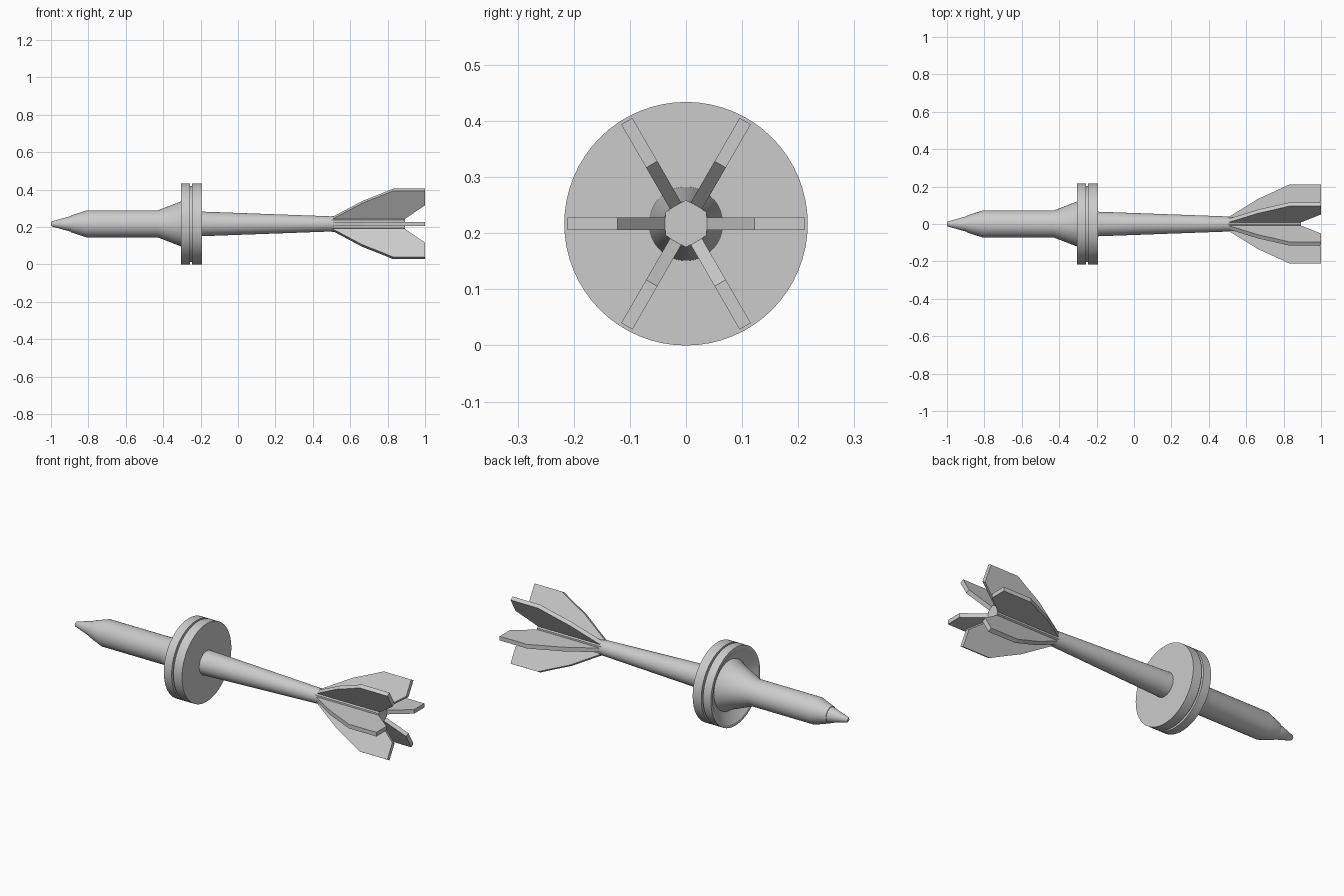
import bpy, bmesh, math
from mathutils import Matrix

if "Cube" in bpy.data.objects:
    bpy.data.objects.remove(bpy.data.objects["Cube"], do_unlink=True)

AXIS_Z = 0.217
SEGMENTS = 64

grey = bpy.data.materials.new("light grey metal")
grey.use_nodes = True
grey.diffuse_color = (0.6, 0.6, 0.6, 1)
grey.node_tree.nodes["Principled BSDF"].inputs["Base Color"].default_value = (0.6, 0.6, 0.6, 1)


def finish(name, bm, smooth):
    bmesh.ops.recalc_face_normals(bm, faces=bm.faces)
    mesh = bpy.data.meshes.new(name)
    bm.to_mesh(mesh)
    bm.free()
    mesh.materials.append(grey)
    obj = bpy.data.objects.new(name, mesh)
    obj.location.z = AXIS_Z
    bpy.context.collection.objects.link(obj)
    if smooth:
        bpy.ops.object.select_all(action='DESELECT')
        obj.select_set(True)
        bpy.context.view_layer.objects.active = obj
        bpy.ops.object.shade_smooth_by_angle(angle=math.radians(30))
    return obj


def lathe(name, profile, sides=SEGMENTS, smooth=True, turn=0.0):
    """Revolve (x, radius) points around the x axis and cap both ends."""
    bm = bmesh.new()
    rings = []
    for x, r in profile:
        angles = [turn + math.tau * i / sides for i in range(sides)]
        rings.append([bm.verts.new((x, r * math.cos(a), r * math.sin(a))) for a in angles])
    for a, b in zip(rings, rings[1:]):
        for i in range(sides):
            j = (i + 1) % sides
            bm.faces.new((a[i], a[j], b[j], b[i]))
    bm.faces.new(rings[0])
    bm.faces.new(rings[-1])
    return finish(name, bm, smooth)


# Pointed tip with a small blunt end
lathe("nose_tip", [(-1, 0.008), (-0.994, 0.014), (-0.893, 0.042), (-0.885, 0.042)])

# Front body, flaring out into the collar
lathe("front_body", [(-0.893, 0.045), (-0.81, 0.072), (-0.43, 0.072),
                     (-0.305, 0.12), (-0.275, 0.138), (-0.25, 0.138)])

# Grooved collar disc with a shallow dished front
lathe("collar_disc", [(-0.262, 0.12), (-0.275, 0.155), (-0.305, 0.2), (-0.305, 0.217),
                      (-0.257, 0.217), (-0.257, 0.203), (-0.246, 0.203),
                      (-0.246, 0.217), (-0.193, 0.217)])

# Tapering tail rod and hexagonal fin hub
lathe("tail_rod", [(-0.2, 0.066), (0.512, 0.04)])
lathe("fin_hub", [(0.5, 0.042), (0.892, 0.042)], sides=6, smooth=False, turn=math.pi / 6)

# Six fins around the hub
FIN = [(0.51, 0.03), (0.51, 0.04), (0.665, 0.135), (0.76, 0.178), (0.83, 0.211),
       (1.0, 0.211), (1.0, 0.122), (0.892, 0.037), (0.892, 0.03)]
HALF = 0.0115
for n in range(6):
    bm = bmesh.new()
    face = bm.faces.new([bm.verts.new((x, r, -HALF)) for x, r in FIN])
    out = bmesh.ops.extrude_face_region(bm, geom=[face])
    top = [v for v in out["geom"] if isinstance(v, bmesh.types.BMVert)]
    bmesh.ops.translate(bm, verts=top, vec=(0, 0, 2 * HALF))
    bmesh.ops.transform(bm, verts=bm.verts, matrix=Matrix.Rotation(n * math.pi / 3, 4, 'X'))
    finish(f"fin_{n + 1}", bm, False)
